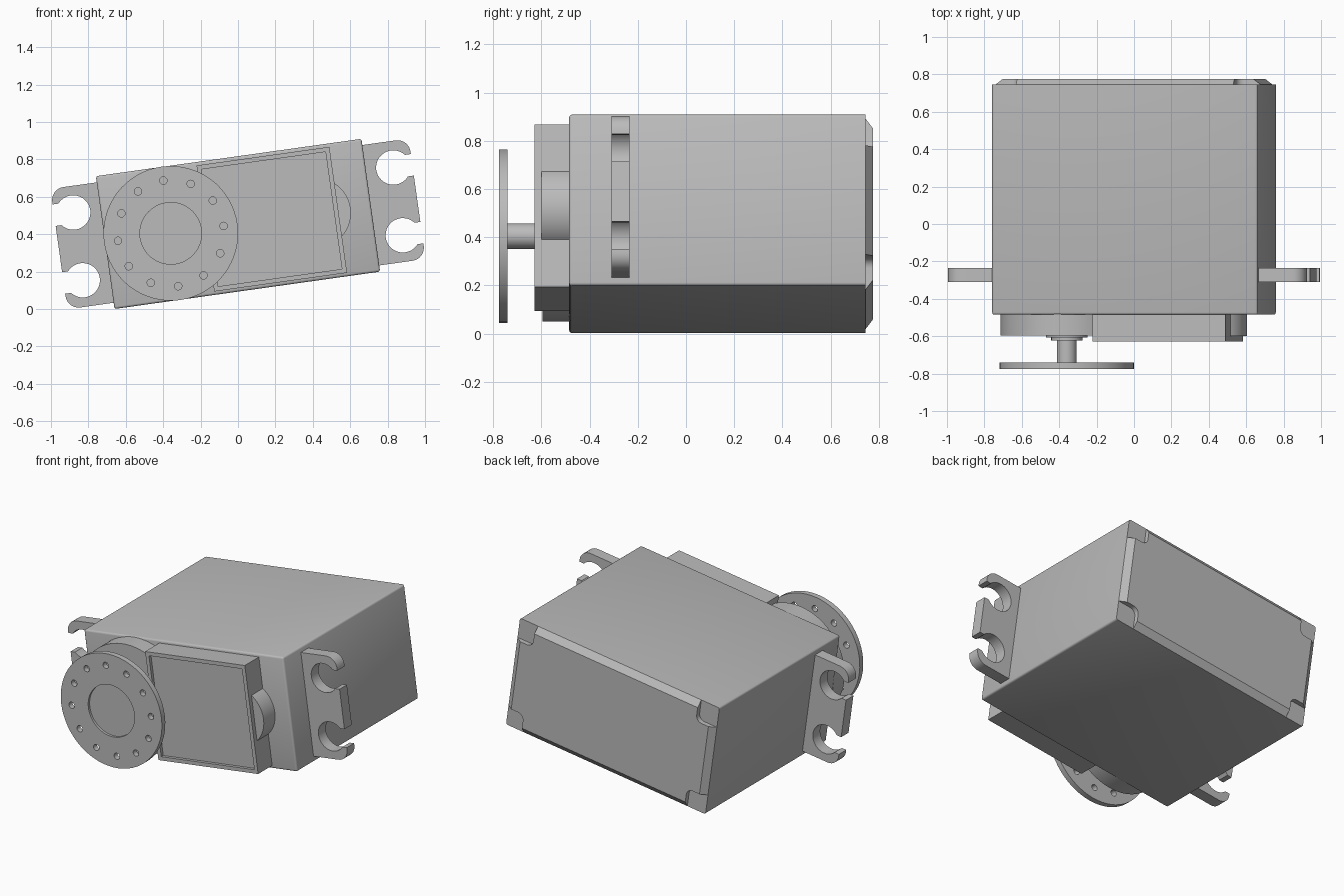
import bpy, bmesh
from math import sin, cos, radians, pi, asin
from mathutils import Euler

if "Cube" in bpy.data.objects:
    bpy.data.objects.remove(bpy.data.objects["Cube"])

TILT = Euler((0, radians(-8), 0))   # the whole unit leans about the y axis
CENTRE = (0, 0, 0.455)
SHAFT_X = -0.363

grey = bpy.data.materials.new("mid grey")
grey.use_nodes = True
grey.diffuse_color = (0.5, 0.5, 0.5, 1)
grey.node_tree.nodes["Principled BSDF"].inputs["Base Color"].default_value = (0.5, 0.5, 0.5, 1)


def arc(cx, cz, r, a0, a1, n):
    return [(cx + r * cos(a0 + (a1 - a0) * i / n), cz + r * sin(a0 + (a1 - a0) * i / n))
            for i in range(n + 1)]


def circle(cx, cz, r, n=48):
    return arc(cx, cz, r, 0, 2 * pi, n)[:-1]


def rect(x0, x1, z0, z1):
    return [(x0, z0), (x1, z0), (x1, z1), (x0, z1)]


def add_prism(bm, profile, y0, y1):
    """Extrude an x-z profile from y0 to y1; returns the front face."""
    front = [bm.verts.new((x, y0, z)) for x, z in profile]
    back = [bm.verts.new((x, y1, z)) for x, z in profile]
    face = bm.faces.new(front)
    bm.faces.new(back[::-1])
    n = len(profile)
    for i in range(n):
        j = (i + 1) % n
        bm.faces.new((front[j], front[i], back[i], back[j]))
    return face


def finish(name, bm):
    bmesh.ops.recalc_face_normals(bm, faces=bm.faces)
    mesh = bpy.data.meshes.new(name)
    bm.to_mesh(mesh)
    bm.free()
    mesh.materials.append(grey)
    ob = bpy.data.objects.new(name, mesh)
    bpy.context.collection.objects.link(ob)
    ob.location = CENTRE
    ob.rotation_euler = TILT
    bpy.ops.object.select_all(action='DESELECT')
    ob.select_set(True)
    bpy.context.view_layer.objects.active = ob
    bpy.ops.object.shade_smooth_by_angle(angle=radians(30))
    return ob


def part(name, profile, y0, y1):
    bm = bmesh.new()
    add_prism(bm, profile, y0, y1)
    return finish(name, bm)


def carve(ob, prisms):
    """Cut a list of (profile, y0, y1) prisms out of an object."""
    bm = bmesh.new()
    for p in prisms:
        add_prism(bm, *p)
    cutter = finish("cutter", bm)
    cutter.hide_render = True
    mod = ob.modifiers.new("carve", 'BOOLEAN')
    mod.operation, mod.solver, mod.object = 'DIFFERENCE', 'EXACT', cutter
    bpy.context.view_layer.objects.active = ob
    bpy.ops.object.modifier_apply(modifier=mod.name)
    bpy.data.objects.remove(cutter)
    bpy.ops.object.select_all(action='DESELECT')
    ob.select_set(True)
    bpy.ops.object.shade_smooth_by_angle(angle=radians(30))


# Main case: block with softened edges except around the back
W, H, BACK = 0.717, 0.3585, 0.745
bm = bmesh.new()
add_prism(bm, rect(-W, W, -H, H), -0.485, BACK)
soft = [e for e in bm.edges if min(v.co.y for v in e.verts) < 0]
bmesh.ops.bevel(bm, geom=soft, offset=0.012, segments=3, profile=0.5, affect='EDGES')
finish("main_case", bm)

# Back cover: chamfered plate with a rounded notch in each corner
bm = bmesh.new()
add_prism(bm, rect(-W, W, -H, H), BACK, 0.775)
for v in bm.verts:
    if v.co.y > 0.76:
        v.co.x -= 0.04 if v.co.x > 0 else -0.04
        v.co.z -= 0.04 if v.co.z > 0 else -0.04
cover = finish("back_cover", bm)
notches = []
N, R = 0.13, 0.04
for sx in (-1, 1):
    for sz in (-1, 1):
        shape = [(W + 0.1, H - N), (W + 0.1, H + 0.1), (W - N, H + 0.1)]
        shape += arc(W - N + R, H - N + R, R, pi, 1.5 * pi, 6)
        notches.append(([(sx * x, sz * z) for x, z in shape], BACK - 0.05, 0.85))
carve(cover, notches)

# Mounting ears: each has two open screw slots and rounded corners
HOLE_X, HOLE_Z, HOLE_R, SLOT, END, TOP = 0.864, 0.183, 0.092, 0.058, 0.967, 0.325
a = asin(SLOT / HOLE_R)
half = [(END, HOLE_Z - SLOT)]
half += arc(HOLE_X, HOLE_Z, HOLE_R, -a, a - 2 * pi, 28)
half += [(END, HOLE_Z + SLOT)]
half += arc(END - 0.07, TOP - 0.07, 0.07, 0, pi / 2, 8)
half += [(W - 0.02, TOP)]
outline = half + [(x, -z) for x, z in reversed(half)]
for side, s in (("left", 1), ("right", -1)):
    part(side + "_mounting_ear", [(s * x, z) for x, z in outline], -0.31, -0.235)

# Gear housing: raised box with a recessed panel
bm = bmesh.new()
panel = add_prism(bm, rect(-0.176, 0.541, -0.34, 0.34), -0.628, -0.48)
bmesh.ops.recalc_face_normals(bm, faces=bm.faces)
bmesh.ops.inset_region(bm, faces=[panel], thickness=0.034, depth=0)
rim = bmesh.ops.extrude_discrete_faces(bm, faces=[panel])["faces"]
bmesh.ops.translate(bm, verts=rim[0].verts, vec=(0, 0.02, 0))
finish("gear_housing", bm)

# Round bosses beside the housing
part("output_boss", circle(SHAFT_X, 0, 0.354, 64), -0.595, -0.48)
part("side_boss", circle(0.422, 0, 0.186), -0.6, -0.48)

# Output shaft with its stepped collars
part("lower_collar", circle(SHAFT_X, 0, 0.11), -0.608, -0.59)
part("upper_collar", circle(SHAFT_X, 0, 0.083), -0.622, -0.6)
part("output_shaft", circle(SHAFT_X, 0, 0.053, 32), -0.745, -0.61)

# Round horn with a shallow centre recess and a ring of holes
horn = part("horn_disc", circle(SHAFT_X, 0, 0.36, 64), -0.775, -0.74)
cuts = [(circle(SHAFT_X, 0, 0.165), -0.8, -0.76)]
for i in range(12):
    t = i * pi / 6
    cuts.append((circle(SHAFT_X + 0.285 * cos(t), 0.285 * sin(t), 0.02, 16), -0.8, -0.7))
carve(horn, cuts)
